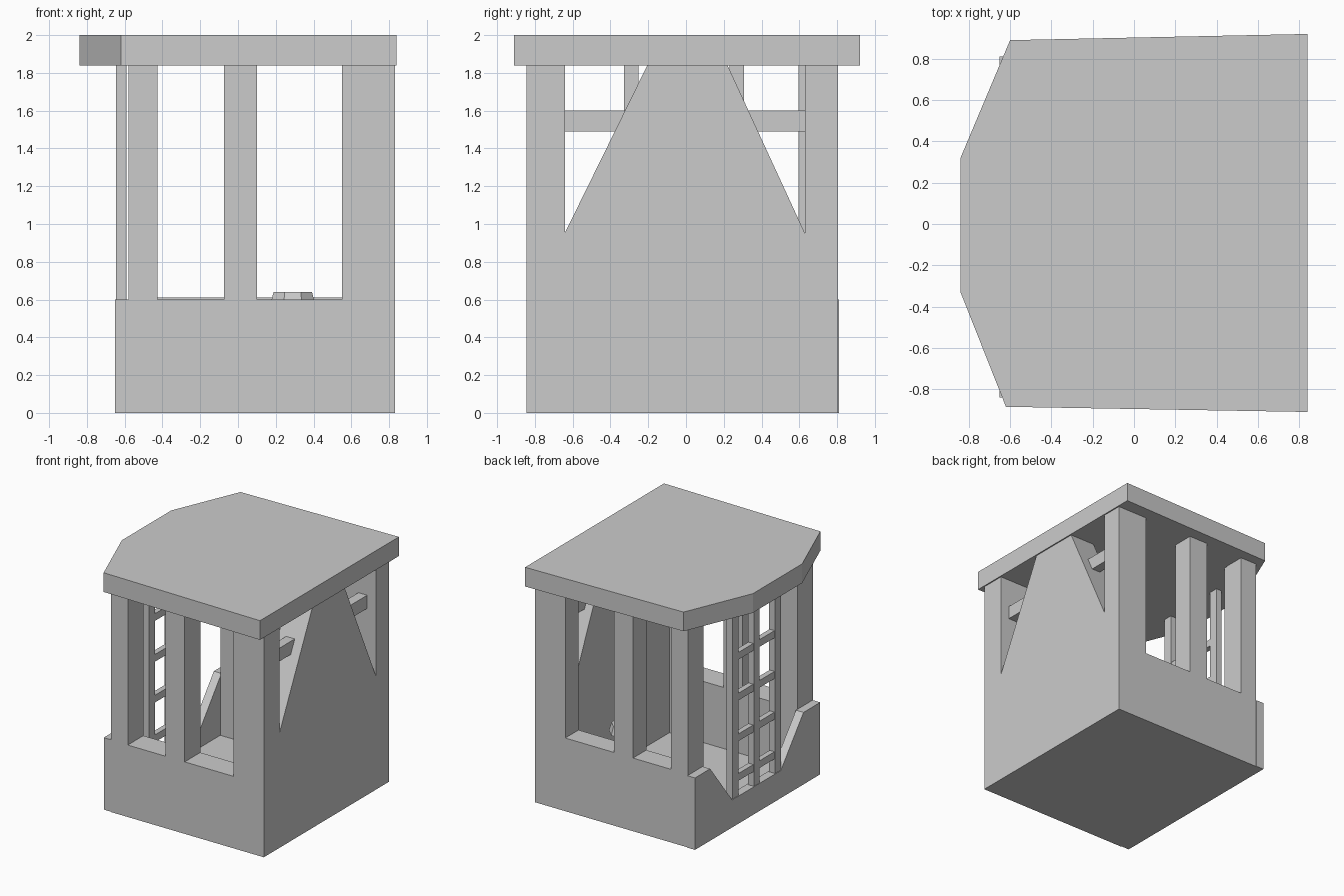
import bpy, bmesh, math
from mathutils import Vector

if "Cube" in bpy.data.objects:
    bpy.data.objects.remove(bpy.data.objects["Cube"])


def prism(name, pts, offset, to3d):
    """Extrude a flat outline (placed in space by to3d) along offset."""
    bm = bmesh.new()
    face = bm.faces.new([bm.verts.new(to3d(a, b)) for a, b in pts])
    new = bmesh.ops.extrude_face_region(bm, geom=[face])["geom"]
    bmesh.ops.translate(bm, vec=Vector(offset),
                        verts=[g for g in new if isinstance(g, bmesh.types.BMVert)])
    bmesh.ops.recalc_face_normals(bm, faces=bm.faces)
    me = bpy.data.meshes.new(name)
    bm.to_mesh(me)
    bm.free()
    ob = bpy.data.objects.new(name, me)
    bpy.context.collection.objects.link(ob)
    return ob


def box(name, x, y, z):
    pts = [(x[0], y[0]), (x[1], y[0]), (x[1], y[1]), (x[0], y[1])]
    return prism(name, pts, (0, 0, z[1] - z[0]), lambda a, b: (a, b, z[0]))


def cone(name, r1, r2, x, y, z):
    bpy.ops.mesh.primitive_cone_add(vertices=8, radius1=r1, radius2=r2, depth=z[1] - z[0],
                                    location=(x, y, (z[0] + z[1]) / 2),
                                    rotation=(0, 0, math.pi / 8))
    bpy.context.object.name = name


# Roof slab with chamfered rear corners
prism("roof", [(0.84, 0.92), (-0.60, 0.89), (-0.84, 0.32), (-0.84, -0.33),
               (-0.62, -0.885), (0.84, -0.91)], (0, 0, 0.16), lambda a, b: (a, b, 1.84))

# Floor
box("floor", (-0.58, 0.6), (-0.64, 0.63), (0, 0.09))

# Side walls, each one outline: low wall plus three pillars
for name, y0, y1, sill in (("right_wall", -0.845, -0.64, 0.60), ("left_wall", 0.63, 0.805, 0.61)):
    side = [(-0.58, 0), (0.83, 0), (0.83, 1.84), (0.55, 1.84), (0.55, sill), (0.10, sill),
            (0.10, 1.84), (-0.075, 1.84), (-0.075, sill), (-0.425, sill),
            (-0.425, 1.84), (-0.58, 1.84)]
    prism(name, side, (0, y1 - y0, 0), lambda a, b: (a, y0, b))
box("pillar_lining", (-0.58, -0.43), (0.595, 0.63), (0.09, 1.84))

# Tapered end wall with a crossbar running through it
prism("tapered_wall", [(-0.64, 0), (0.63, 0), (0.63, 0.95), (0.22, 1.84), (-0.205, 1.84),
                       (-0.64, 0.955)], (0.23, 0, 0), lambda a, b: (0.60, a, b))
box("crossbar", (0.67, 0.75), (-0.64, 0.63), (1.49, 1.60))

# Rear panel with a wide notch
prism("rear_panel", [(-0.84, 0), (0.81, 0), (0.81, 0.60), (0.61, 0.60), (0.32, 0.23),
                     (-0.32, 0.23), (-0.62, 0.60), (-0.84, 0.60)],
      (0.07, 0, 0), lambda a, b: (-0.65, a, b))

# Rear lattice: three posts and four rungs
for y in (-0.29, -0.01, 0.268):
    box("lattice_post", (-0.645, -0.59), (y - 0.038, y + 0.038), (0.23, 1.84))
for z in (0.38, 0.71, 1.05, 1.39):
    box("lattice_rung", (-0.64, -0.595), (-0.27, 0.25), (z - 0.03, z + 0.03))

# Stool inside
cone("stool_seat", 0.13, 0.11, 0.29, 0.38, (0.57, 0.64))
cone("stool_leg", 0.05, 0.05, 0.29, 0.38, (0.09, 0.57))
